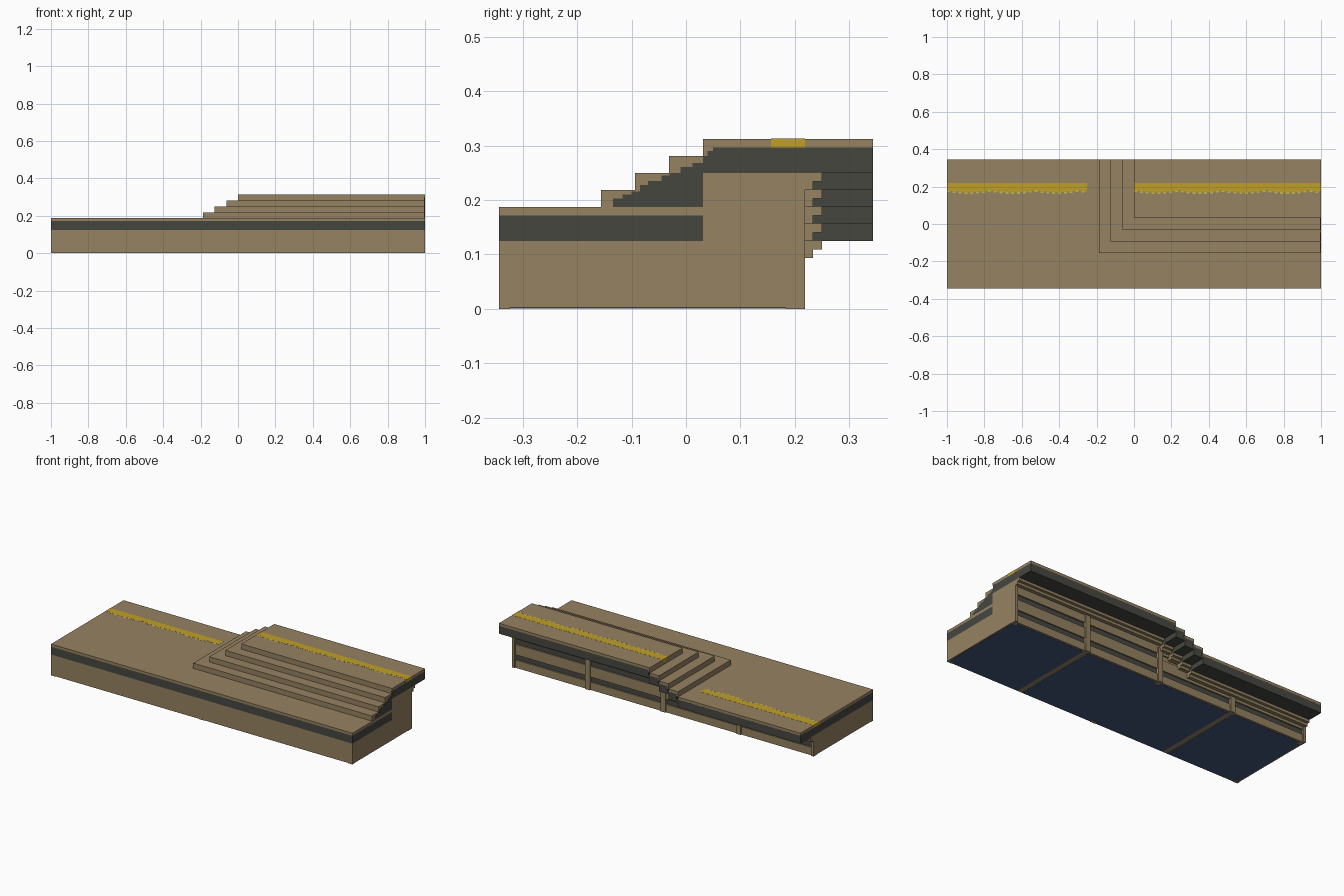
import bpy, bmesh, math

if "Cube" in bpy.data.objects:
    bpy.data.objects.remove(bpy.data.objects["Cube"], do_unlink=True)


def material(name, rgb):
    lin = [((c / 255 + 0.055) / 1.055) ** 2.4 for c in rgb] + [1]
    m = bpy.data.materials.new(name)
    m.use_nodes = True
    m.diffuse_color = lin
    m.node_tree.nodes["Principled BSDF"].inputs["Base Color"].default_value = lin
    return m


SAND = material("sand stone", (149, 130, 98))
DARK = material("dark slab", (70, 70, 64))
NAVY = material("navy underside", (68, 89, 124))
YELLOW = material("safety yellow", (192, 160, 38))
PALE = material("pale yellow", (196, 182, 78))


def finish(name, mat, bm):
    bmesh.ops.recalc_face_normals(bm, faces=bm.faces[:])
    me = bpy.data.meshes.new(name)
    bm.to_mesh(me)
    bm.free()
    me.materials.append(mat)
    ob = bpy.data.objects.new(name, me)
    bpy.context.collection.objects.link(ob)


def boxes(name, mat, items):
    """One object from boxes given as (x0, x1, y0, y1, z0, z1)."""
    bm = bmesh.new()
    for x0, x1, y0, y1, z0, z1 in items:
        vs = bmesh.ops.create_cube(bm, size=1)["verts"]
        bmesh.ops.scale(bm, vec=(x1 - x0, y1 - y0, z1 - z0), verts=vs)
        bmesh.ops.translate(bm, vec=((x0 + x1) / 2, (y0 + y1) / 2, (z0 + z1) / 2), verts=vs)
    finish(name, mat, bm)


def prism(name, mat, pts, place, shift):
    """Extrude a 2D outline; place maps (a, b) to 3D."""
    bm = bmesh.new()
    face = bm.faces.new([bm.verts.new(place(a, b)) for a, b in pts])
    new = bmesh.ops.extrude_face_region(bm, geom=[face])["geom"]
    bmesh.ops.translate(bm, vec=shift, verts=[v for v in new if isinstance(v, bmesh.types.BMVert)])
    finish(name, mat, bm)


F, B = -0.344, 0.344          # front and back edges
WALL, FACE = 0.203, 0.219     # recessed back wall and its frame
S, CAP = 0.03125, 0.0156      # step rise and paving thickness
EX = 0.998                    # tier end, behind the end plate
SX = [-0.1875 + 0.0625 * k for k in range(4)]      # step edges in x
SY = [-0.15625 + 0.0625 * k for k in range(4)]     # step edges in y
# columns along the back: x range and underside height
COLS = [(a, b, 0.125 + S * k) for k, (a, b) in enumerate(zip([-1] + SX, SX + [1]))]

# foundation and the core that rises beneath the stairs
boxes("foundation", SAND, [(-1, 1, F, WALL, 0.002, 0.125)])
boxes("stair_core", SAND, [(a, b, 0.031, WALL, 0.12, h) for a, b, h in COLS[1:]])

# lower deck: dark edge band with paving above
boxes("deck_edge", DARK, [(-1, 1, F, 0.031, 0.125, 0.172), (-1, SX[0], 0.031, WALL, 0.125, 0.172)])
boxes("deck_paving", SAND, [(-1, 1, F, WALL, 0.172, 0.1875), (-1, SX[0], WALL, B, 0.172, 0.1875)])

# stair tiers, wrapping the front and one side
tiers, overhang_caps = [], []
for k in range(4):
    top = 0.1875 + S * (k + 1)
    a, b, _ = COLS[k + 1]
    tiers.append((a, EX, SY[k], WALL, top - S, top))
    overhang_caps += [(a, b, WALL, B, top - CAP, top), (a, a + 0.008, WALL, B, top - S, top - CAP)]
boxes("stair_tiers", SAND, tiers)
boxes("overhang_paving", SAND, overhang_caps)
boxes("upper_paving_end", SAND, [(EX, 1, SY[3], WALL, 0.297, 0.3125)])

# stepped dark slab overhanging the track side
outline = []
for a, b, h in COLS:
    outline += [(a, h), (min(b, EX), h)]
for k, (a, b, h) in reversed(list(enumerate(COLS))):
    left = a + 0.008 if k else a
    right = b + 0.008 if k < 4 else EX
    outline += [(right, h + 0.0469), (left, h + 0.0469)]
prism("overhang_slab", DARK, outline, lambda a, b: (a, WALL, b), (0, B - WALL, 0))

# dark ragged panel on the high end
ys = [0.05, 0.04, 0.031, 0.012, -0.01, -0.03, -0.045, -0.07, -0.085, -0.10, -0.117, -0.134]
zs = [0.297, 0.29, 0.281, 0.268, 0.261, 0.25, 0.245, 0.235, 0.228, 0.216, 0.21, 0.203]
panel = [(0.031, 0.1875), (0.031, 0.25), (B, 0.25), (B, 0.297)]
for i, (y, z) in enumerate(zip(ys, zs)):
    panel.append((y, z))
    panel.append((y, zs[i + 1] if i < 11 else 0.1875))
prism("end_panel", DARK, panel, lambda a, b: (EX, a, b), (0.002, 0, 0))

# track-side wall: cornices, rails, posts and dark slots
cornice, rails = [], []
for a, b, h in COLS:
    cornice += [(a, b, WALL, 0.234, h - S, h), (a, b, 0.234, 0.25, h - CAP, h)]
    for z0, z1 in [(0, 0.047), (0.078, 0.141), (0.172, 0.22)]:
        z1 = min(z1, h - S)
        if z1 > z0:
            rails.append((a, b, WALL, 0.2125, z0, z1))
boxes("wall_cornice", SAND, cornice)
boxes("wall_rails", SAND, rails)
boxes("wall_posts", SAND, [
    (max(x - 0.016, -1), min(x + 0.016, 1), WALL, FACE, 0, h - CAP)
    for x, h in [(-1, 0.125), (-0.5, 0.125), (0, 0.22), (0.5, 0.25), (1, 0.25)]])
boxes("wall_slots", DARK, [(-0.99, 0.99, WALL, 0.205, 0.047, 0.078),
                           (0.0, 0.99, WALL, 0.205, 0.141, 0.172)])

# underside panels with small tabs at the middle
boxes("underside_panels", NAVY, [(a, b, F + 0.004, 0.198, 0.001, 0.004) for a, b in
                                 [(-0.992, -0.516), (-0.484, 0.484), (0.516, 0.992)]])
boxes("underside_tabs", SAND, [(x - 0.016, x + 0.016, y, y + 0.02, 0, 0.004)
                               for x in (-0.984, 0, 0.984) for y in (F, 0.183)])

# safety lines with a scalloped, toothed front edge
lines, teeth_a, teeth_b = [], [], []
for x0, x1, top in [(-1.0005, -0.25, 0.1875), (0, 1.0005, 0.3125)]:
    lines.append((x0, x1, 0.185, FACE, top - CAP, top + 0.0006))
    end = x0 if x0 < -0.5 else x1
    lines.append((min(end, end * 0.999), max(end, end * 0.999), 0.156, 0.185, top - CAP, top + 0.0004))
    n = round((x1 - x0) / 0.0156)
    w = (x1 - x0) / n
    for i in range(n):
        front = 0.172 - 0.012 * abs(math.sin(math.pi * (i + 0.5) / 15))
        x = x0 + i * w
        teeth_a.append((x, x + w, front + 0.009, 0.185, top - 0.002, top + 0.0006))
        if i % 2 == 0:
            teeth_b.append((x, x + w, front, front + 0.009, top - 0.002, top + 0.0006))
boxes("safety_lines", YELLOW, lines)
boxes("safety_line_fringe", YELLOW, teeth_a)
boxes("safety_line_teeth", PALE, teeth_b)
